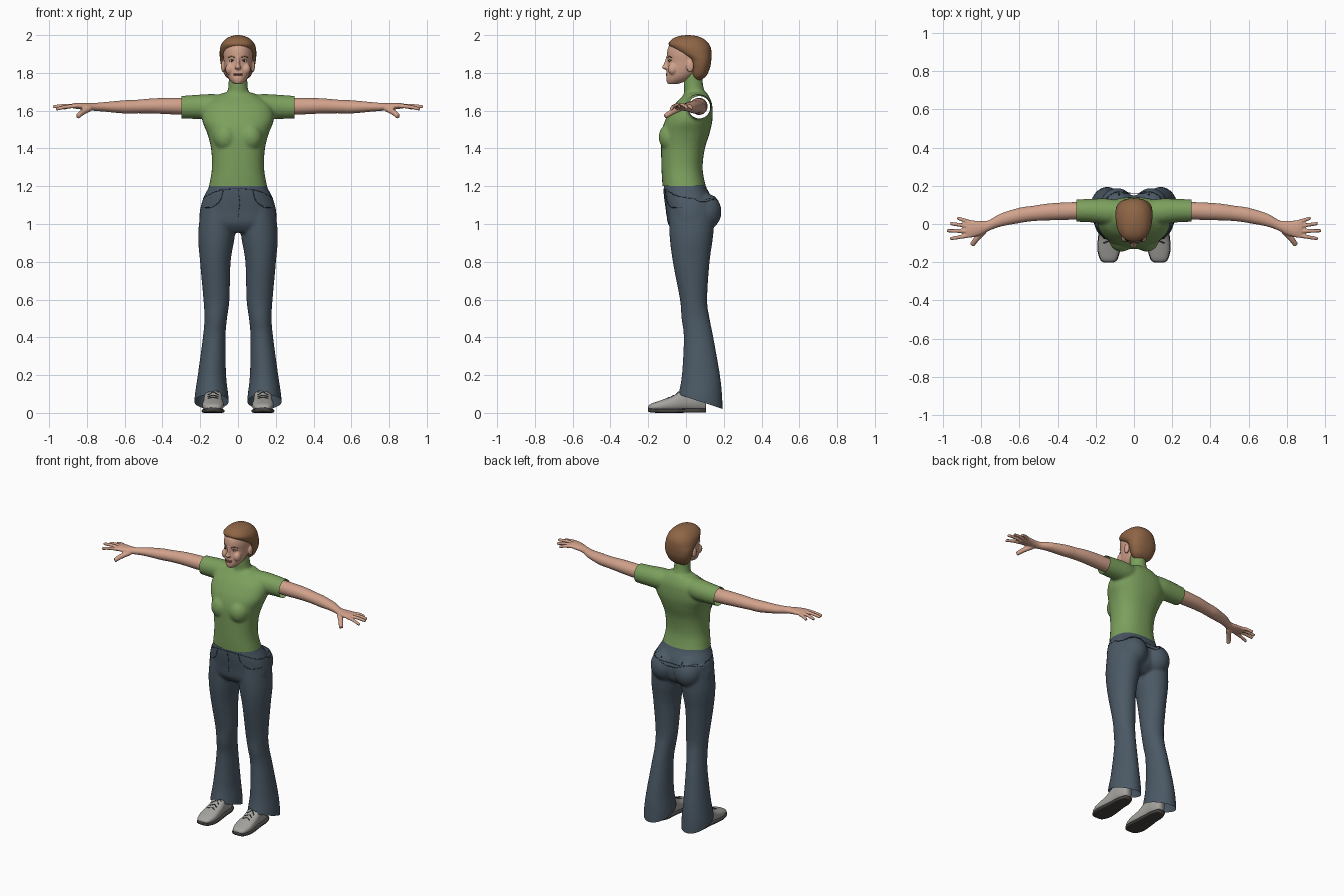
import bpy, bmesh, math
from mathutils import Vector, Matrix
from mathutils.bvhtree import BVHTree

if "Cube" in bpy.data.objects:
    bpy.data.objects.remove(bpy.data.objects["Cube"])

X, Y, Z = Vector((1, 0, 0)), Vector((0, 1, 0)), Vector((0, 0, 1))


def material(name, r, g, b):
    m = bpy.data.materials.new(name)
    m.use_nodes = True
    m.diffuse_color = (r, g, b, 1)
    m.node_tree.nodes["Principled BSDF"].inputs["Base Color"].default_value = (r, g, b, 1)
    return m


skin = material("skin", .64, .36, .26)
hair_brown = material("hair brown", .27, .13, .06)
green = material("shirt green", .2, .35, .11)
denim = material("denim", .07, .1, .13)
seam = material("dark seam", .025, .035, .045)
shoe_grey = material("shoe grey", .38, .37, .35)
sole_dark = material("sole dark", .06, .055, .05)
lip_red = material("lip", .42, .17, .13)
eye_white = material("eye white", .6, .56, .52)
iris_dark = material("iris", .04, .03, .025)


def smooth_rows(rows, steps=4):
    """Catmull-Rom interpolation of rows of numbers."""
    pts = [rows[0]] + list(rows) + [rows[-1]]
    out = []
    for a, b, c, d in zip(pts, pts[1:], pts[2:], pts[3:]):
        for k in range(steps):
            t = k / steps
            out.append([(2 * q + (r - p) * t + (2 * p - 5 * q + 4 * r - s) * t * t
                         + (3 * q - p - 3 * r + s) * t ** 3) / 2
                        for p, q, r, s in zip(a, b, c, d)])
    return out + [list(rows[-1])]


def loft(bm, rings, u, v, power=2.0, sides=32):
    """Capped skin over rings of (x, y, z, radius along u, radius along v)."""
    loops = []
    for x, y, z, ru, rv in smooth_rows(rings):
        ring = []
        for k in range(sides):
            a = math.tau * k / sides
            c, s = math.cos(a), math.sin(a)
            p = Vector((x, y, z))
            p += u * (max(ru, .002) * math.copysign(abs(c) ** (2 / power), c))
            p += v * (max(rv, .002) * math.copysign(abs(s) ** (2 / power), s))
            ring.append(bm.verts.new(p))
        loops.append(ring)
    for lo, hi in zip(loops, loops[1:]):
        for k in range(sides):
            j = (k + 1) % sides
            bm.faces.new((lo[k], lo[j], hi[j], hi[k]))
    bm.faces.new(loops[0][::-1])
    bm.faces.new(loops[-1])


def upright(bm, rows, cx=None, power=2.0):
    """Rows of (z, half width, front y, back y), or with x centre after z."""
    rings = []
    for r in rows:
        z, x, w, f, b = r if len(r) > 4 else (r[0], cx or 0, *r[1:])
        rings.append((x, (f + b) / 2, z, w, (b - f) / 2))
    loft(bm, rings, X, Y, power)


def tube(bm, points, radius):
    """Tapered round limb through points."""
    t = (Vector(points[-1]) - Vector(points[0])).normalized()
    u = t.cross(Z).normalized()
    n = len(points)
    loft(bm, [(*p, radius * (1 - .3 * i / n), radius * (1 - .3 * i / n))
              for i, p in enumerate(points)], u, u.cross(t), sides=12)


def ball(bm, centre, size):
    bmesh.ops.create_uvsphere(bm, u_segments=24, v_segments=16, radius=1,
                              matrix=Matrix.LocRotScale(Vector(centre), None, Vector(size)))


def mirror(bm):
    """Add the -x copy of everything built so far."""
    geo = bmesh.ops.duplicate(bm, geom=bm.verts[:] + bm.edges[:] + bm.faces[:])["geom"]
    for e in geo:
        if isinstance(e, bmesh.types.BMVert):
            e.co.x *= -1


def finish(name, bm, mats, voxel=0, relax=6, cuts=(), rule=None):
    """Make the object, fuse its volumes, trim it at cuts and colour it."""
    bmesh.ops.recalc_face_normals(bm, faces=bm.faces[:])
    me = bpy.data.meshes.new(name)
    bm.to_mesh(me)
    ob = bpy.data.objects.new(name, me)
    bpy.context.collection.objects.link(ob)
    if voxel:
        rm = ob.modifiers.new("fuse", "REMESH")
        rm.mode, rm.voxel_size = "VOXEL", voxel
        sm = ob.modifiers.new("relax", "SMOOTH")
        sm.factor, sm.iterations = .5, relax
        dg = bpy.context.evaluated_depsgraph_get()
        me = bpy.data.meshes.new_from_object(ob.evaluated_get(dg))
        ob.modifiers.clear()
        ob.data = me
    bm.clear()
    bm.from_mesh(me)
    for co, no, clear in cuts:
        bmesh.ops.bisect_plane(bm, geom=bm.verts[:] + bm.edges[:] + bm.faces[:], dist=1e-5,
                               plane_co=co, plane_no=no, clear_outer=clear)
    for f in bm.faces:
        f.smooth = True
        f.material_index = rule(f.calc_center_median()) if rule else 0
    tree = BVHTree.FromBMesh(bm)
    bm.to_mesh(me)
    bm.free()
    me.materials.clear()
    for m in mats:
        me.materials.append(m)
    return tree


def line(name, points, mat, tree=None, radius=.002):
    """Thin cord, laid on a surface when a tree is given."""
    cu = bpy.data.curves.new(name, "CURVE")
    cu.dimensions, cu.bevel_depth, cu.bevel_resolution = "3D", radius, 1
    pts = smooth_rows(points, 6)
    if tree:
        pts = [tree.find_nearest(Vector(p))[0] for p in pts]
    sp = cu.splines.new("POLY")
    sp.points.add(len(pts) - 1)
    for q, p in zip(sp.points, pts):
        q.co = (*p, 1)
    cu.materials.append(mat)
    bpy.context.collection.objects.link(bpy.data.objects.new(name, cu))


# Shirt with short sleeves; the skin above the neckline belongs to the same surface
bm = bmesh.new()
loft(bm, [(.06, .06, 1.625, .06, .06), (.14, .065, 1.622, .068, .066),
          (.22, .07, 1.62, .062, .064), (.34, .07, 1.617, .057, .058)], Y, Z)
ball(bm, (.066, -.08, 1.46), (.065, .065, .075))
mirror(bm)
upright(bm, [(1.15, .165, -.12, .12), (1.22, .15, -.126, .1), (1.3, .138, -.13, .088),
             (1.4, .143, -.132, .1), (1.48, .163, -.13, .125), (1.55, .19, -.11, .14),
             (1.62, .18, -.07, .14), (1.66, .14, -.035, .13), (1.695, .08, 0, .11)], power=2.3)
upright(bm, [(1.6, .07, -.03, .11), (1.66, .075, -.02, .11), (1.7, .057, -.01, .1),
             (1.74, .05, -.012, .09), (1.82, .05, -.01, .085)])
neck_at, neck_dir = Vector((0, -.04, 1.65)), Vector((0, -.34, 1)).normalized()
finish("shirt_and_neck", bm, [green, skin], .008, 6,
       [((0, 0, 1.2), -Z, True), ((.3, 0, 0), X, True), ((-.3, 0, 0), -X, True),
        (neck_at, neck_dir, False)],
       lambda c: int((c - neck_at).dot(neck_dir) > 0 and abs(c.x) < .12))

# Arms and hands
bm = bmesh.new()
loft(bm, [(.24, .07, 1.622, .044, .045), (.34, .068, 1.624, .046, .044),
          (.45, .063, 1.625, .044, .04), (.53, .055, 1.622, .04, .036),
          (.6, .045, 1.62, .04, .035), (.7, .02, 1.62, .034, .026),
          (.76, -.008, 1.62, .028, .021), (.8, -.02, 1.622, .036, .019),
          (.85, -.026, 1.625, .045, .016), (.88, -.026, 1.625, .04, .012)], Y, Z)
for base_y, tip in ((.01, (.925, .032, 1.612)), (-.013, (.962, .003, 1.615)),
                    (-.038, (.98, -.035, 1.62)), (-.06, (.963, -.077, 1.608))):
    base = Vector((.86, base_y, 1.624))
    tube(bm, [base, base.lerp(Vector(tip), .5) + Z * .004, tip], .0115)
tube(bm, [(.785, -.035, 1.612), (.825, -.078, 1.59), (.848, -.11, 1.57)], .017)
mirror(bm)
finish("arms_and_hands", bm, [skin], .005, 3)

# Flared trousers
bm = bmesh.new()
upright(bm, [(1.12, .1, .09, -.09, .15), (.95, .113, .098, -.088, .145),
             (.8, .12, .081, -.07, .125), (.6, .114, .069, -.032, .112),
             (.5, .118, .06, -.024, .125), (.4, .126, .06, -.012, .145),
             (.2, .138, .075, -.022, .18), (.08, .14, .09, -.042, .192),
             (-.04, .14, .093, -.05, .195)])
ball(bm, (.088, .095, 1.065), (.09, .093, .1))
mirror(bm)
upright(bm, [(1.26, .14, -.11, .09), (1.2, .153, -.118, .105), (1.14, .183, -.115, .135),
             (1.07, .202, -.105, .15), (1, .2, -.095, .14), (.955, .15, -.06, .09)], power=2.3)
trousers = finish("trousers", bm, [denim], .008, 6,
                  [((0, .075, .06), (0, -.33, -1), True), ((0, 0, 1.225), Z, True)])

# Trouser seams and pockets
for s, side in ((1, "left"), (-1, "right")):
    line(side + "_front_pocket", [(s * .09, -.15, 1.185), (s * .105, -.13, 1.12),
                                  (s * .15, -.1, 1.09), (s * .2, -.02, 1.09)], seam, trousers)
    line(side + "_back_yoke", [(s * .17, .1, 1.14), (s * .1, .17, 1.13), (0, .2, 1.11)],
         seam, trousers, .0015)
    line(side + "_belt_loop", [(s * .07, .2, 1.215), (s * .07, .2, 1.175)], seam, trousers, .003)
line("fly_seam", [(0, -.2, 1.19), (.012, -.2, 1.1), (0, -.2, 1.03)], seam, trousers, .0015)
ring = [(.3 * math.cos(a * math.tau / 24), .25 * math.sin(a * math.tau / 24), 1.185)
        for a in range(25)]
line("waistband_seam", ring, seam, trousers, .0015)

# Shoes: rows run along y as (y, half width, underside, top)
shoe = [(-.2, .02, .018, .034), (-.185, .042, .012, .048), (-.13, .057, .008, .068),
        (-.06, .052, .008, .095), (0, .046, .01, .14), (.06, .042, .01, .15),
        (.105, .025, .012, .12)]
bm = bmesh.new()
loft(bm, [(.132, y, (lo + hi) / 2, w, (hi - lo) / 2) for y, w, lo, hi in shoe], X, Z, 2.4)
mirror(bm)
shoes = finish("shoes", bm, [shoe_grey])
bm = bmesh.new()
loft(bm, [(.132, y * 1.01, lo * .8 + .004, w + .003, .011) for y, w, lo, hi in shoe], X, Z, 4)
mirror(bm)
for v in bm.verts:
    v.co.z = max(v.co.z, 0)
finish("soles", bm, [sole_dark])
for s, side in ((1, "left"), (-1, "right")):
    for i in range(4):
        y, z = -.1 + .022 * i, .09 + .011 * i
        line(f"{side}_lace_{i}", [(s * .132 - .028, y, z - .015), (s * .132, y, z + .02),
                                  (s * .132 + .028, y, z - .015)], seam, shoes, .003)

# Head with nose and ears
bm = bmesh.new()
ball(bm, (.079, .022, 1.835), (.011, .02, .032))
ball(bm, (.009, -.109, 1.828), (.009, .01, .007))
ball(bm, (.045, -.07, 1.82), (.022, .026, .03))
mirror(bm)
upright(bm, [(1.742, .022, -.097, -.04), (1.76, .042, -.104, .01), (1.785, .058, -.104, .05),
             (1.82, .069, -.101, .085), (1.86, .075, -.097, .105), (1.9, .079, -.101, .115),
             (1.94, .075, -.092, .115), (1.972, .055, -.06, .085), (1.988, .02, -.01, .04)])
upright(bm, [(1.818, .008, -.112, -.08), (1.829, .012, -.128, -.08), (1.85, .009, -.117, -.08),
             (1.885, .008, -.105, -.08)])
head = finish("head", bm, [skin], .005, 2)

# Short swept-back hair
bm = bmesh.new()
upright(bm, [(1.762, .04, .045, .08), (1.785, .068, .03, .108), (1.83, .087, .025, .128),
             (1.87, .095, .012, .134), (1.9, .097, -.035, .135), (1.93, .095, -.075, .132),
             (1.955, .086, -.092, .12), (1.98, .064, -.072, .094), (1.994, .036, -.04, .06),
             (2, .008, 0, .02)], power=2.3)
finish("hair", bm, [hair_brown])


# Eyes, brows and lips sit on the face
def on_face(x, z):
    return head.ray_cast(Vector((x, -1, z)), Y)[0]


for name, mat, size, lift in (("eye_whites", eye_white, (.013, .004, .0055), 0),
                              ("irises", iris_dark, (.0055, .003, .0055), -.003)):
    bm = bmesh.new()
    ball(bm, on_face(.033, 1.864) + Y * lift, size)
    mirror(bm)
    finish(name, bm, [mat])
for s, side in ((1, "left"), (-1, "right")):
    line(side + "_brow", [on_face(s * x, z) for x, z in ((.017, 1.881), (.034, 1.887),
                                                         (.052, 1.88))], hair_brown, head, .0025)
    line(side + "_eyelid", [on_face(s * x, z) for x, z in ((.02, 1.865), (.033, 1.871),
                                                           (.047, 1.864))], iris_dark, head, .0015)
for name, z in (("upper_lip", 1.793), ("lower_lip", 1.786)):
    line(name, [on_face(x, z) for x in (-.022, -.01, 0, .01, .022)], lip_red, head, .0042)
